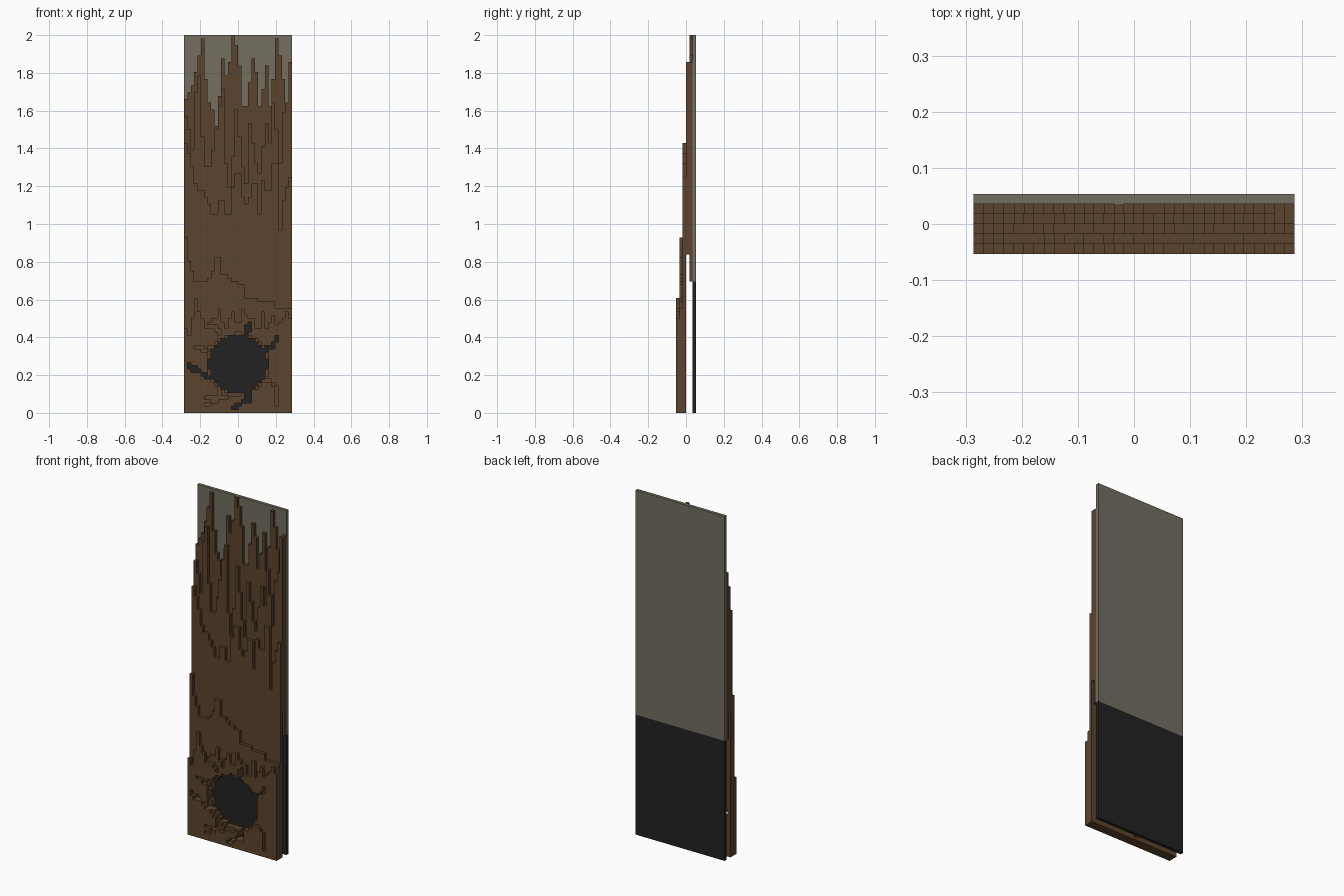
import bpy, bmesh, math

if "Cube" in bpy.data.objects:
    bpy.data.objects.remove(bpy.data.objects["Cube"])

P = 2 / 112          # size of one square cell
COLS = 32


def material(name, rgb):
    m = bpy.data.materials.new(name)
    m.diffuse_color = (*rgb, 1)
    m.use_nodes = True
    m.node_tree.nodes["Principled BSDF"].inputs["Base Color"].default_value = m.diffuse_color
    return m


BARK = material("bark brown", (0.104, 0.056, 0.026))
STONE = material("grey board", (0.172, 0.156, 0.118))
DARK = material("hollow black", (0.016, 0.016, 0.016))


def slab(name, cells, level, mat):
    """Extrude a set of (column, row) cells to one cell thick; level 0 is the front."""
    bm = bmesh.new()
    cache = {}

    def v(c, r, d):
        key = (c, r, d)
        if key not in cache:
            cache[key] = bm.verts.new(((c - COLS / 2) * P, (level - 3 + d) * P, r * P))
        return cache[key]

    for c, r in sorted(cells):
        ring = [(c, r), (c + 1, r), (c + 1, r + 1), (c, r + 1)]
        bm.faces.new([v(*p, 0) for p in ring])
        bm.faces.new([v(*p, 1) for p in reversed(ring)])
        # walls only along the outline
        for k, (dc, dr) in enumerate([(0, -1), (1, 0), (0, 1), (-1, 0)]):
            if (c + dc, r + dr) not in cells:
                a, b = ring[k], ring[(k + 1) % 4]
                bm.faces.new([v(*b, 0), v(*a, 0), v(*a, 1), v(*b, 1)])
    me = bpy.data.meshes.new(name)
    bm.to_mesh(me)
    bm.free()
    me.materials.append(mat)
    ob = bpy.data.objects.new(name, me)
    bpy.context.collection.objects.link(ob)
    return ob


def columns(bottom, tops):
    return {(c, r) for c, t in enumerate(tops) for r in range(bottom, t)}


def disc(radius):
    return {(c, r) for c in range(COLS) for r in range(40)
            if math.hypot(c + 0.5 - 16, r + 0.5 - 14.5) < radius}


def crack(*points):
    """Cells along a stepped path."""
    out = set()
    for (c0, r0), (c1, r1) in zip(points, points[1:]):
        n = max(abs(c1 - c0), abs(r1 - r0), 1) * 2
        for i in range(n + 1):
            c = math.floor(c0 + (c1 - c0) * i / n + 0.5)
            r = math.floor(r0 + (r1 - r0) * i / n + 0.5)
            out.add((c, r))
    return out


# Backing boards
slab("backing_upper", columns(39, [112] * COLS), 5, STONE)
slab("backing_lower", columns(0, [39] * COLS), 5, DARK)

# Ragged bark layers, back to front
slab("bark_layer_rear", columns(39, [
    93, 95, 97, 101, 106, 111, 99, 92, 90, 85, 94, 105, 100, 104, 112, 109,
    103, 91, 91, 98, 105, 101, 91, 96, 103, 91, 99, 111, 106, 99, 92, 104]), 4, BARK)
slab("bark_layer_second", columns(47, [
    88, 84, 78, 95, 100, 82, 73, 73, 78, 84, 91, 96, 74, 67, 76, 90,
    82, 73, 68, 86, 80, 74, 71, 79, 86, 80, 92, 84, 74, 89, 92, 104]), 3, BARK)

# Hole and cracks shared by the front three layers
hole = disc(8.6)
hole |= crack((17, 22), (18, 23), (18, 25), (19, 26)) | crack((18, 22), (19, 25))
hole |= crack((24, 18), (25, 19), (26, 20), (27, 21), (27, 22)) | crack((24, 19), (26, 19))
hole |= crack((8, 10), (6, 10), (5, 11), (3, 12), (2, 13), (1, 13)) | crack((1, 14), (2, 12))
hole |= crack((19, 6), (19, 3), (17, 3)) | crack((18, 5), (18, 3), (15, 2)) | {(14, 1), (15, 1)}

slab("bark_layer_middle", columns(0, [
    80, 77, 73, 68, 66, 66, 64, 62, 59, 59, 63, 63, 59, 59, 67, 71,
    71, 64, 62, 64, 68, 68, 59, 69, 66, 66, 74, 74, 54, 63, 67, 70]) - hole, 2, BARK)
slab("bark_layer_fourth", columns(0, [
    52, 45, 42, 39, 39, 39, 39, 40, 42, 46, 46, 41, 41, 40, 39, 39,
    38, 38, 34, 34, 34, 34, 33, 33, 33, 33, 33, 31, 31, 31, 31, 31]) - hole, 1, BARK)

# Extra shallow cracks cut only in the front layer
wide = hole | disc(9.1)
wide |= crack((8, 19), (5, 18), (4, 19), (3, 19))
wide |= crack((10, 6), (9, 3), (6, 2)) | crack((14, 5), (11, 4), (6, 4))
wide |= crack((24, 9), (26, 8), (27, 6), (27, 2))
wide |= crack((10, 23), (8, 25), (6, 25))
slab("bark_layer_front", columns(0, [
    25, 23, 28, 34, 30, 28, 26, 27, 28, 28, 31, 27, 25, 28, 30, 27,
    27, 31, 29, 28, 28, 25, 25, 30, 25, 27, 29, 26, 27, 28, 30, 28]) - wide, 0, BARK)
